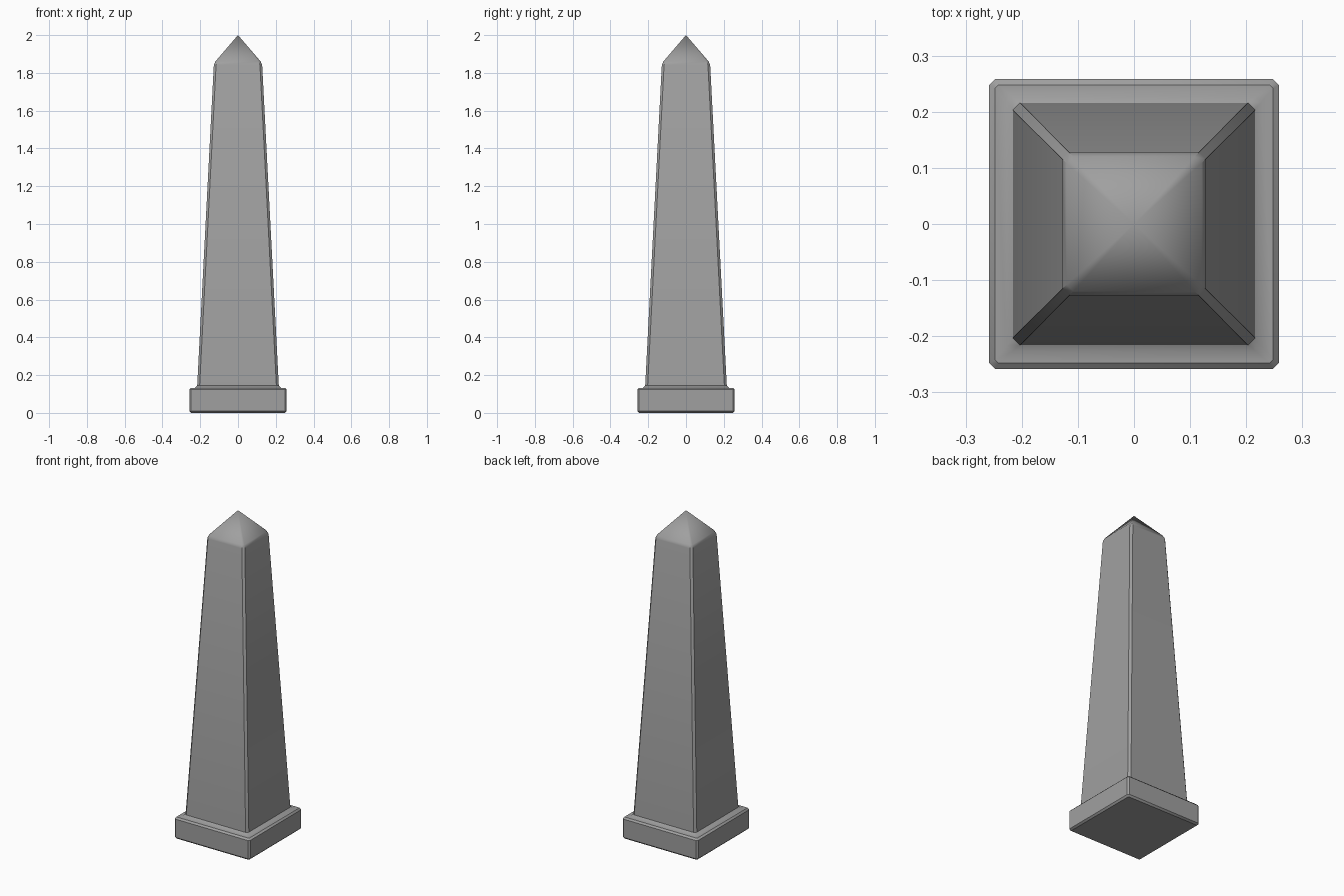
import bpy
import bmesh
import math

cube = bpy.data.objects.get("Cube")
if cube:
    bpy.data.objects.remove(cube, do_unlink=True)

stone = bpy.data.materials.new("grey stone")
stone.use_nodes = True
colour = (0.35, 0.35, 0.35, 1)
stone.diffuse_color = colour
stone.node_tree.nodes["Principled BSDF"].inputs["Base Color"].default_value = colour


def ring(bm, half, cut, z):
    """Square ring with chamfered corners."""
    a = half - cut
    points = [(half, -a), (half, a), (a, half), (-a, half),
              (-half, a), (-half, -a), (-a, -half), (a, -half)]
    return [bm.verts.new((x, y, z)) for x, y in points]


def tapered_block(name, levels, tip=None):
    """Stack chamfered square rings (half width, corner cut, height)."""
    bm = bmesh.new()
    rings = [ring(bm, *level) for level in levels]
    bm.faces.new(rings[0][::-1])
    for low, high in zip(rings, rings[1:]):
        for i in range(8):
            j = (i + 1) % 8
            bm.faces.new((low[i], low[j], high[j], high[i]))
    if tip is None:
        bm.faces.new(rings[-1])
    else:
        apex = bm.verts.new((0, 0, tip))
        for i in range(8):
            bm.faces.new((rings[-1][i], rings[-1][(i + 1) % 8], apex))
    mesh = bpy.data.meshes.new(name)
    bm.to_mesh(mesh)
    bm.free()
    mesh.materials.append(stone)
    obj = bpy.data.objects.new(name, mesh)
    bpy.context.collection.objects.link(obj)
    bpy.ops.object.select_all(action="DESELECT")
    obj.select_set(True)
    bpy.context.view_layer.objects.active = obj
    bpy.ops.object.shade_smooth_by_angle(angle=math.radians(40))


# Square plinth with bevelled edges and a small raised step
tapered_block("plinth", [
    (0.248, 0.004, 0), (0.258, 0.01, 0.01), (0.258, 0.01, 0.123),
    (0.248, 0.006, 0.133), (0.227, 0.01, 0.133), (0.216, 0.01, 0.145)])

# Tapered shaft with chamfered corners, softening into the pyramid top
tapered_block("shaft", [
    (0.216, 0.013, 0.145), (0.128, 0.012, 1.842), (0.12, 0.012, 1.86)], tip=2)
